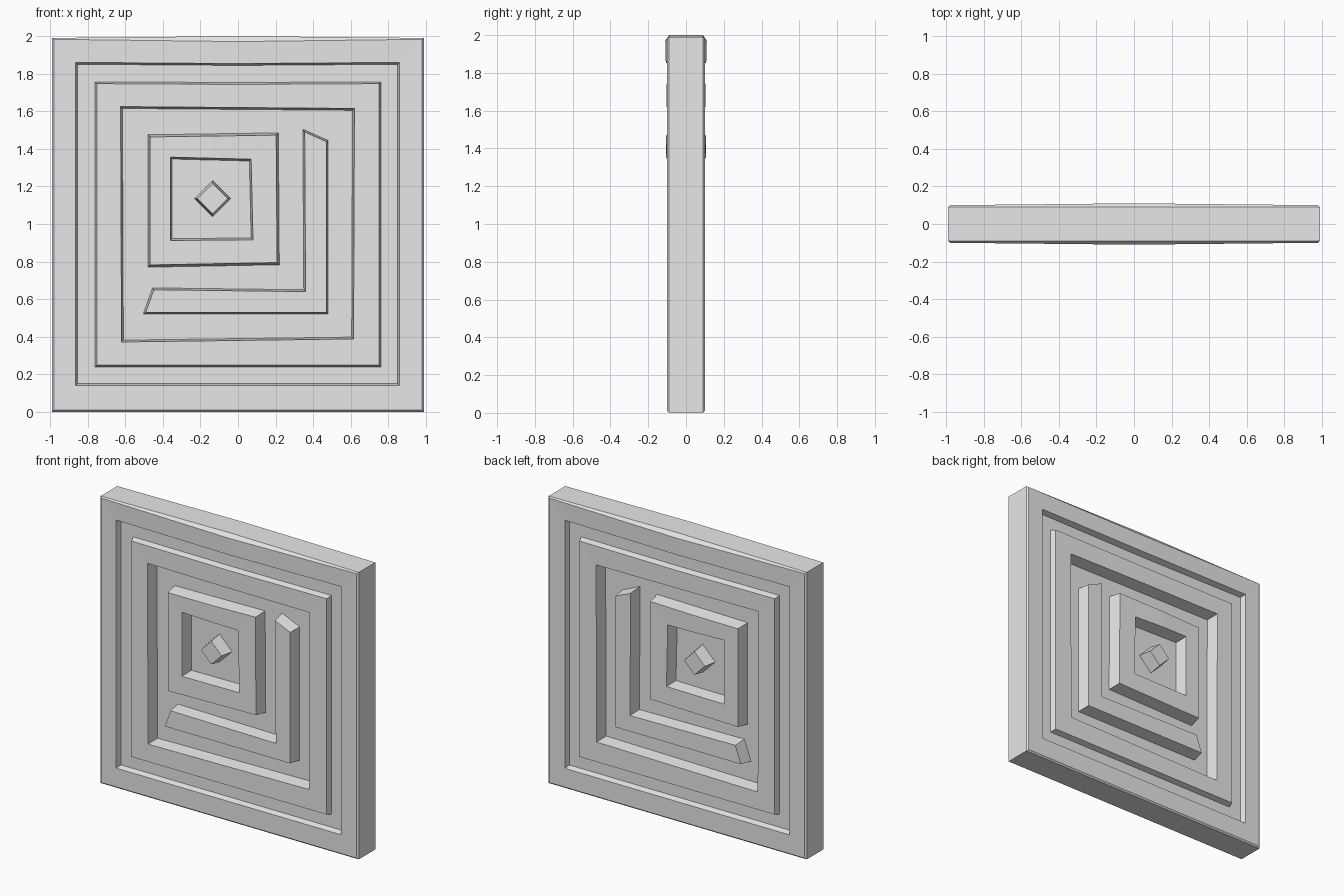
import bpy
from mathutils import Vector

if "Cube" in bpy.data.objects:
    bpy.data.objects.remove(bpy.data.objects["Cube"])

stone = bpy.data.materials.new("grey_stone")
stone.diffuse_color = (0.8, 0.8, 0.8, 1)
stone.use_nodes = True
stone.node_tree.nodes["Principled BSDF"].inputs["Base Color"].default_value = stone.diffuse_color


def corners(bl, br, tr, tl, sag=0.0):
    """Counter-clockwise outline with an extra point in the middle of the top edge."""
    mid = ((tl[0] + tr[0]) / 2, (tl[1] + tr[1]) / 2 + sag)
    return [bl, br, tr, mid, tl]


def rect(x, z0, z1, sag=0.0):
    return corners((-x, z0), (x, z0), (x, z1), (-x, z1), sag)


def inset(pts, d):
    """Mitred inward offset of a counter-clockwise outline."""
    out = []
    for i, p in enumerate(pts):
        p = Vector(p)
        a = (p - Vector(pts[i - 1])).normalized()
        b = (Vector(pts[(i + 1) % len(pts)]) - p).normalized()
        na, nb = Vector((-a.y, a.x)), Vector((-b.y, b.x))
        out.append(tuple(p + (na + nb) * (d / (1 + na.dot(nb)))))
    return out


def relief(name, loops):
    """Skin of nested (outline, depth, bulge) loops, capped, mirrored front to back."""
    n = len(loops[0][0])
    verts, faces = [], []
    for pts, depth, bulge in loops:
        for i, (x, z) in enumerate(pts):
            verts.append((x, -depth - (bulge if i == 3 else 0), z))
    for k in range(len(loops) - 1):
        for i in range(n):
            j = (i + 1) % n
            faces.append((k * n + i, k * n + j, (k + 1) * n + j, (k + 1) * n + i))
    faces.append(tuple(range((len(loops) - 1) * n, len(loops) * n)))
    mesh = bpy.data.meshes.new(name)
    mesh.from_pydata(verts, [], faces)
    mesh.materials.append(stone)
    obj = bpy.data.objects.new(name, mesh)
    bpy.context.collection.objects.link(obj)
    mod = obj.modifiers.new("both_sides", 'MIRROR')
    mod.use_axis = (False, True, False)
    return obj


FACE, STEP, FLOOR = 0.1, 0.06, 0.01

# Carved slab: rim, shallow groove, inner frame, deep recess, square with a hole
rim = rect(0.99, 0.0, 1.99, 0.01)
rim_front = rect(0.98, 0.01, 1.983, -0.012)
groove = corners((-0.865, 0.14), (0.86, 0.14), (0.86, 1.86), (-0.865, 1.86), -0.006)
frame = rect(0.76, 0.24, 1.757, -0.004)
recess = corners((-0.62, 0.372), (0.615, 0.388), (0.62, 1.615), (-0.625, 1.625))
square = corners((-0.48, 0.77), (0.22, 0.783), (0.215, 1.485), (-0.48, 1.475))
hole = corners((-0.36, 0.912), (0.08, 0.916), (0.07, 1.345), (-0.36, 1.356))
relief("carved_slab", [
    (rim, 0.0, 0), (rim, 0.09, 0), (rim_front, FACE, 0.01),
    (groove, FACE, 0.007), (inset(groove, 0.01), STEP, 0),
    (frame, STEP, 0), (inset(frame, 0.01), FACE, 0.003),
    (recess, FACE, 0.003), (inset(recess, 0.01), FLOOR, 0),
    (square, FLOOR, 0), (inset(square, 0.012), FACE, 0.005),
    (hole, FACE, 0.005), (inset(hole, 0.01), FLOOR, 0),
])

# Raised L-shaped bar with slanted ends
bar = [(-0.505, 0.52), (0.48, 0.52), (0.48, 1.445),
       (0.345, 1.505), (0.35, 0.65), (-0.455, 0.66)]
relief("l_shaped_bar", [(bar, 0.0, 0), (bar, FLOOR, 0), (inset(bar, 0.01), FACE, 0)])

# Diamond stud in the middle of the hole
r = 0.097
diamond = [(-0.135, 1.135 - r), (-0.135 + r, 1.135), (-0.135, 1.135 + r), (-0.135 - r, 1.135)]
relief("diamond_stud", [(diamond, 0.0, 0), (diamond, FLOOR, 0), (inset(diamond, 0.012), FACE, 0)])
